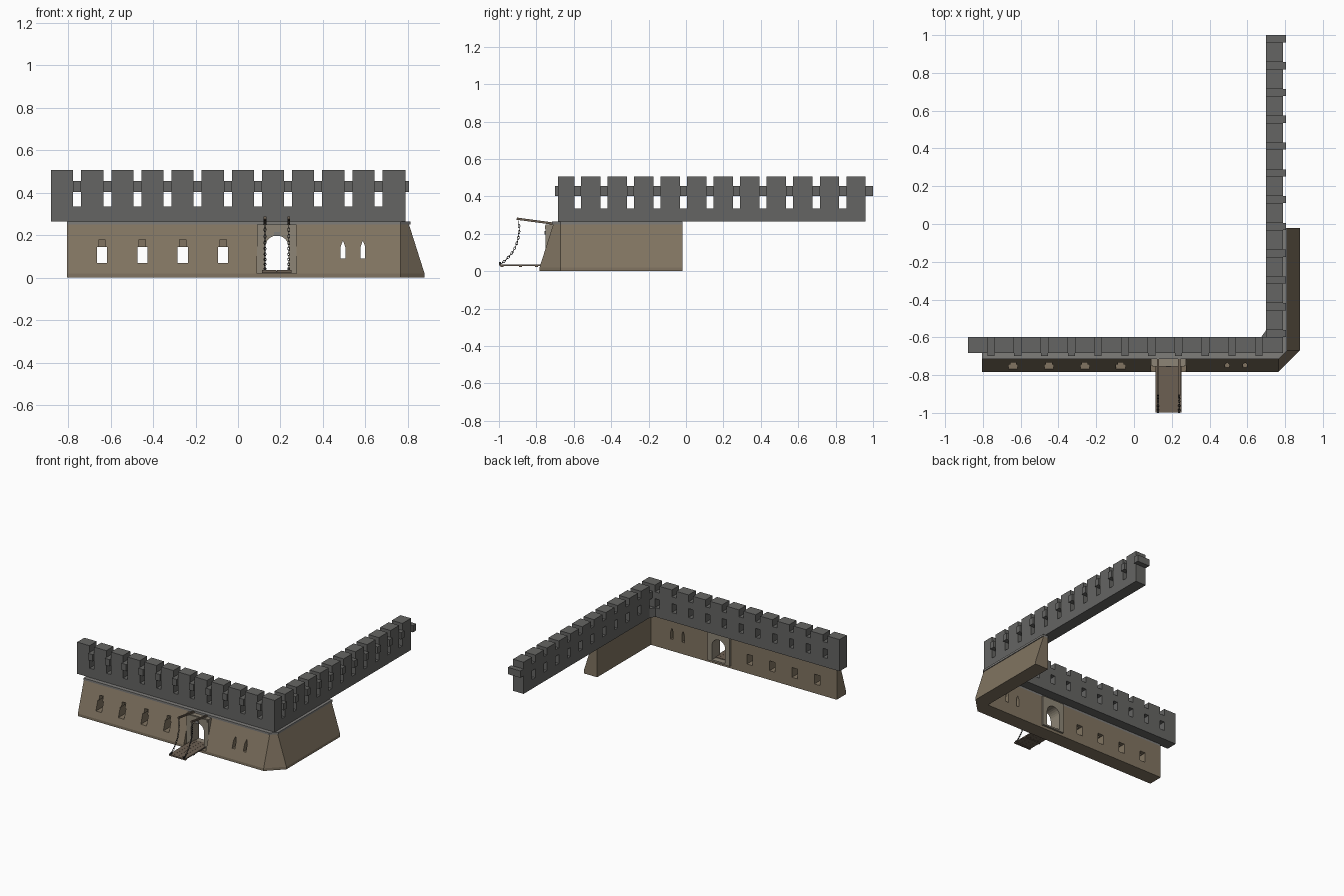
import bpy, bmesh, math
from mathutils import Vector, Matrix

if "Cube" in bpy.data.objects:
    bpy.data.objects.remove(bpy.data.objects["Cube"])


def material(name, rgb):
    m = bpy.data.materials.new(name)
    m.diffuse_color = (*rgb, 1)
    m.use_nodes = True
    m.node_tree.nodes["Principled BSDF"].inputs["Base Color"].default_value = m.diffuse_color
    return m


GREY = material("dark_stone", (0.13, 0.13, 0.125))
TRIM = material("trim_stone", (0.21, 0.205, 0.195))
BROWN = material("brown_stone", (0.22, 0.175, 0.12))
FRAME = material("gate_stone", (0.27, 0.235, 0.18))
WOOD = material("wood", (0.15, 0.115, 0.085))
IRON = material("iron", (0.03, 0.03, 0.03))


def finish(name, bm, mat):
    bmesh.ops.remove_doubles(bm, verts=bm.verts, dist=1e-5)
    bmesh.ops.recalc_face_normals(bm, faces=bm.faces)
    me = bpy.data.meshes.new(name)
    bm.to_mesh(me)
    bm.free()
    ob = bpy.data.objects.new(name, me)
    bpy.context.collection.objects.link(ob)
    if mat:
        me.materials.append(mat)
    return ob


def add_box(bm, x0, x1, y0, y1, z0, z1):
    c = Vector(((x0 + x1) / 2, (y0 + y1) / 2, (z0 + z1) / 2))
    s = Matrix.Diagonal((x1 - x0, y1 - y0, z1 - z0, 1))
    bmesh.ops.create_cube(bm, size=1, matrix=Matrix.Translation(c) @ s)


def box(name, dims, mat=None):
    bm = bmesh.new()
    add_box(bm, *dims)
    return finish(name, bm, mat)


def prism(name, pts, lo, hi, mat=None, axis='Y'):
    """Extrude a 2D outline: XZ along Y, or XY along Z."""
    bm = bmesh.new()
    put = (lambda p, d: (p[0], d, p[1])) if axis == 'Y' else (lambda p, d: (p[0], p[1], d))
    a = [bm.verts.new(put(p, lo)) for p in pts]
    b = [bm.verts.new(put(p, hi)) for p in pts]
    bm.faces.new(a)
    bm.faces.new(b)
    for i in range(len(pts)):
        j = (i + 1) % len(pts)
        bm.faces.new((a[i], a[j], b[j], b[i]))
    return finish(name, bm, mat)


def sweep(name, profile, mat):
    """Carry a (depth, height) profile round the chamfered L plan."""
    bm = bmesh.new()
    stations = [lambda d: (-0.805, -0.67 - d), lambda d: (0.765, -0.67 - d),
                lambda d: (0.765 + d, -0.67), lambda d: (0.765 + d, -0.02)]
    rings = [[bm.verts.new((*s(d), z)) for d, z in profile] for s in stations]
    n = len(profile)
    for r, q in zip(rings, rings[1:]):
        for i in range(n):
            j = (i + 1) % n
            bm.faces.new((r[i], r[j], q[j], q[i]))
    bm.faces.new(rings[0])
    bm.faces.new(rings[-1])
    return finish(name, bm, mat)


def cut(target, cutter):
    cutter.hide_render = True
    m = target.modifiers.new("cut", 'BOOLEAN')
    m.operation = 'DIFFERENCE'
    m.solver = 'EXACT'
    m.object = cutter
    bpy.context.view_layer.objects.active = target
    bpy.ops.object.modifier_apply(modifier=m.name)
    bpy.data.objects.remove(cutter)


# Battered lower wall and its cornice
wall = sweep("lower_wall", [(0, 0), (0.113, 0), (0.113, 0.02), (0.04, 0.25), (0, 0.25)], BROWN)
sweep("cornice", [(0, 0.25), (0.046, 0.25), (0.046, 0.265), (0, 0.265)], TRIM)

# Wide windows with a blind notch above
for x in (-0.64, -0.45, -0.26, -0.07):
    cut(wall, box("window_cutter", (x - 0.024, x + 0.024, -0.9, -0.6, 0.07, 0.145)))
    cut(wall, box("notch_cutter", (x - 0.015, x + 0.015, -0.9, -0.70, 0.14, 0.18)))

# Narrow pointed windows
for x in (0.494, 0.588):
    cut(wall, prism("lancet_cutter", [(x - 0.011, 0.09), (x + 0.011, 0.09), (x + 0.011, 0.145),
                                      (x, 0.175), (x - 0.011, 0.145)], -0.9, -0.6))

# Gate frame set into the wall, with arched opening
GX, GR = 0.183, 0.056
cut(wall, box("gate_cutter", (0.09, 0.276, -0.9, -0.6, 0.02, 0.3)))
frame = box("gate_frame", (0.09, 0.276, -0.75, -0.655, 0.02, 0.25), FRAME)
arch = [(GX - GR, 0.032), (GX + GR, 0.032)]
arch += [(GX + GR * math.cos(a), 0.142 + GR * math.sin(a))
         for a in (math.pi * i / 12 for i in range(13))]
cut(frame, prism("arch_cutter", arch, -0.9, -0.6))
box("gate_lintel", (0.098, 0.268, -0.755, -0.745, 0.225, 0.245), FRAME)
box("keystone", (0.169, 0.197, -0.757, -0.74, 0.196, 0.214), TRIM)

# Upper walls: solid band, merlons, and a shutter beam across every gap
PITCH, MW = 0.1418, 0.104
Z0, Z1, Z2 = 0.265, 0.335, 0.507
YF, YB, XI, XO = -0.684, -0.597, 0.70, 0.789

bm = bmesh.new()
add_box(bm, -0.88, XO, YF, YB, Z0, Z1)
for i in range(12):
    x = -0.88 + i * PITCH
    add_box(bm, x, x + MW if i < 11 else XO, YF, YB, Z1, Z2)
finish("front_battlement", bm, GREY)

bm = bmesh.new()
add_box(bm, XI, XO, YB, 0.961, Z0, Z1)
for i in range(11):
    y = -0.561 + i * PITCH
    add_box(bm, XI, XO, y, y + MW, Z1, Z2)
finish("side_battlement", bm, GREY)

bm = bmesh.new()
for i in range(11):
    x = -0.88 + MW + i * PITCH
    add_box(bm, x, x + PITCH - MW, YF - 0.016, YB, 0.403, 0.455)
finish("front_shutters", bm, GREY)

bm = bmesh.new()
for i in range(12):
    y = -0.561 + MW + (i - 1) * PITCH
    add_box(bm, XI, XO + 0.016, y, y + PITCH - MW if i < 11 else 1.0, 0.403, 0.455)
finish("side_shutters", bm, GREY)

prism("inner_corner_fillet", [(0.675, YB), (XI, YB), (XI, -0.561)], Z0, Z1, GREY, 'Z')

# Drawbridge deck with battens
bm = bmesh.new()
for i in range(4):
    x = 0.114 + i * 0.0345
    add_box(bm, x, x + 0.0335, -0.998, -0.70, 0.028, 0.036)
finish("bridge_planks", bm, WOOD)
bm = bmesh.new()
for y in (-0.985, -0.885, -0.80):
    add_box(bm, 0.114, 0.251, y - 0.008, y + 0.008, 0.023, 0.029)
finish("bridge_battens", bm, WOOD)

# Lifting arms and hanging chains
ARM0, ARM1 = Vector((0, -0.69, 0.252)), Vector((0, -0.905, 0.281))
A, B, C = Vector((0, -0.895, 0.268)), Vector((0, -0.875, 0.12)), Vector((0, -0.993, 0.037))
for side, x in (("left", 0.127), ("right", 0.239)):
    d = ARM1 - ARM0
    bm = bmesh.new()
    rot = Matrix.Rotation(math.atan2(d.z, d.y), 4, 'X')
    mid = Matrix.Translation((ARM0 + ARM1) / 2 + Vector((x, 0, 0)))
    bmesh.ops.create_cube(bm, size=1, matrix=mid @ rot @ Matrix.Diagonal((0.012, d.length, 0.012, 1)))
    finish(side + "_lifting_arm", bm, WOOD)
    box(side + "_bridge_ring_post", (x - 0.005, x + 0.005, -1.0, -0.988, 0.034, 0.048), IRON)

    bm = bmesh.new()
    for k in range(17):
        t = (k + 0.5) / 17
        p = A * (1 - t) ** 2 + B * 2 * t * (1 - t) + C * t * t
        tan = (B - A) * (1 - t) + (C - B) * t
        m = (Matrix.Translation(p + Vector((x, 0, 0))) @ tan.to_track_quat('X', 'Z').to_matrix().to_4x4()
             @ Matrix.Rotation(math.pi / 2 * (k % 2), 4, 'X'))
        ring = []
        for i in range(10):
            a = math.tau * i / 10
            ring.append([bm.verts.new(m @ Vector(((0.010 + 0.0018 * math.cos(b)) * math.cos(a),
                                                  (0.005 + 0.0018 * math.cos(b)) * math.sin(a),
                                                  0.0018 * math.sin(b))))
                         for b in (math.tau * j / 5 for j in range(5))])
        for i in range(10):
            for j in range(5):
                r, q, n = ring[i], ring[(i + 1) % 10], (j + 1) % 5
                bm.faces.new((r[j], r[n], q[n], q[j]))
    finish(side + "_chain", bm, IRON)
